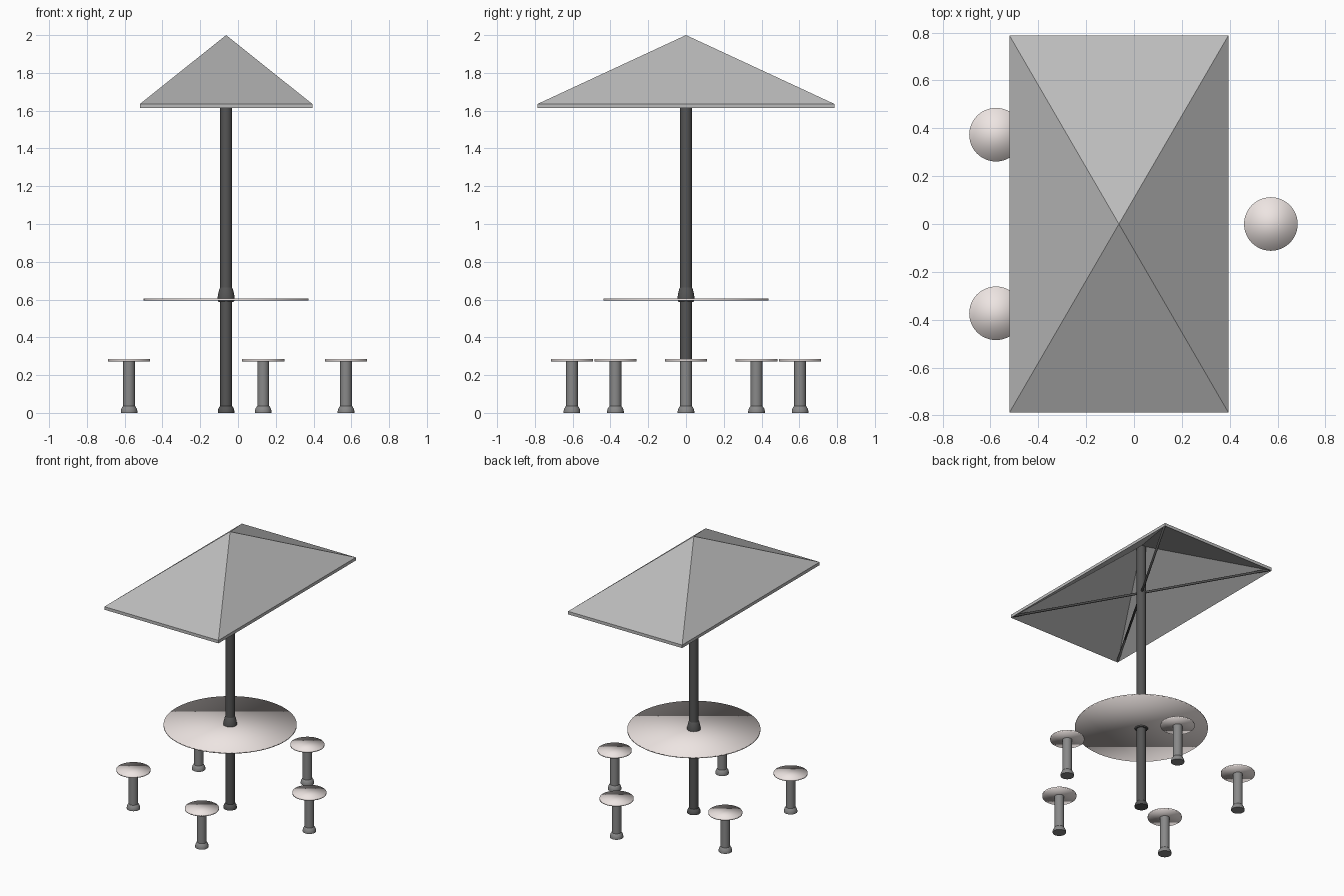
import bpy, bmesh, math
from mathutils import Vector

if "Cube" in bpy.data.objects:
    bpy.data.objects.remove(bpy.data.objects["Cube"])

CX = -0.063          # table axis
RING = 0.635         # stool distance from the axis


def material(name, rgb):
    m = bpy.data.materials.new(name)
    m.diffuse_color = (*rgb, 1)
    m.use_nodes = True
    m.node_tree.nodes["Principled BSDF"].inputs["Base Color"].default_value = m.diffuse_color
    return m


DARK = material("dark_metal", (0.09, 0.09, 0.09))
GREY = material("grey_metal", (0.25, 0.25, 0.25))
CANVAS = material("canvas", (0.5, 0.5, 0.5))
PALE = material("pale_top", (0.85, 0.78, 0.76))


def finish(bm, name, mat, loc, smooth):
    bmesh.ops.recalc_face_normals(bm, faces=bm.faces)
    me = bpy.data.meshes.new(name)
    bm.to_mesh(me)
    bm.free()
    me.materials.append(mat)
    for p in me.polygons:
        p.use_smooth = smooth
    ob = bpy.data.objects.new(name, me)
    ob.location = loc
    bpy.context.collection.objects.link(ob)
    return ob


def turned(name, profile, mat, loc, sides=32, by_angle=True):
    """Closed turned solid from (radius, height) points."""
    bm = bmesh.new()
    rings = []
    for r, z in profile:
        rings.append([bm.verts.new((r * math.cos(2 * math.pi * i / sides),
                                    r * math.sin(2 * math.pi * i / sides), z))
                      for i in range(sides)])
    for a, b in zip(rings, rings[1:]):
        for i in range(sides):
            j = (i + 1) % sides
            bm.faces.new((a[i], a[j], b[j], b[i]))
    bm.faces.new(rings[0])
    bm.faces.new(rings[-1])
    ob = finish(bm, name, mat, loc, True)
    if by_angle:
        bpy.ops.object.select_all(action='DESELECT')
        ob.select_set(True)
        bpy.context.view_layer.objects.active = ob
        bpy.ops.object.shade_smooth_by_angle(angle=math.radians(40))
    return ob


# Pole with flared foot, and a taller flared collar on the table
FOOT = [(0.044, 0), (0.044, 0.010), (0.041, 0.022), (0.034, 0.034), (0.031, 0.037)]
turned("pole", FOOT + [(0.031, 1.965)], DARK, (CX, 0, 0))
turned("pole_collar", [(0.040, 0.588), (0.045, 0.597), (0.045, 0.612), (0.042, 0.630),
                       (0.036, 0.655), (0.031, 0.664)], DARK, (CX, 0, 0))

# Table top: softly shaded thin disc
turned("table_top", [(0.437, 0.595), (0.437, 0.605)], PALE, (CX, 0, 0), 64, False)

# Five stools evenly spaced around the table
for k in range(5):
    a = math.radians(72 * k)
    loc = (CX + RING * math.cos(a), RING * math.sin(a), 0)
    turned(f"stool_leg_{k + 1}", FOOT + [(0.031, 0.274)], GREY, loc)
    turned(f"stool_seat_{k + 1}", [(0.112, 0.273), (0.112, 0.284)], PALE, loc, 48, False)

# Canopy: hollow four-sided pyramid with a thin rim
HX, HY = 0.457, 0.787
bm = bmesh.new()


def corners(hx, hy, z):
    return [bm.verts.new((sx * hx, sy * hy, z))
            for sx, sy in ((-1, -1), (1, -1), (1, 1), (-1, 1))]


top, low = corners(HX, HY, 1.635), corners(HX, HY, 1.613)
apex, under = bm.verts.new((0, 0, 2.0)), bm.verts.new((0, 0, 1.980))
for i in range(4):
    j = (i + 1) % 4
    bm.faces.new((top[i], top[j], apex))
    bm.faces.new((low[i], low[j], top[j], top[i]))
    bm.faces.new((low[j], low[i], under))
finish(bm, "canopy", CANVAS, (CX, 0, 0), False)

# Two diagonal braces under the canopy, corner to corner
for name, s in (("canopy_brace_a", 1), ("canopy_brace_b", -1)):
    span = Vector((HX, s * HY, 0)) * 0.985
    bm = bmesh.new()
    bmesh.ops.create_cone(bm, cap_ends=True, segments=12, radius1=0.008,
                          radius2=0.008, depth=2 * span.length)
    ob = finish(bm, name, DARK, (CX, 0, 1.623), True)
    ob.rotation_euler = span.to_track_quat('Z', 'Y').to_euler()
